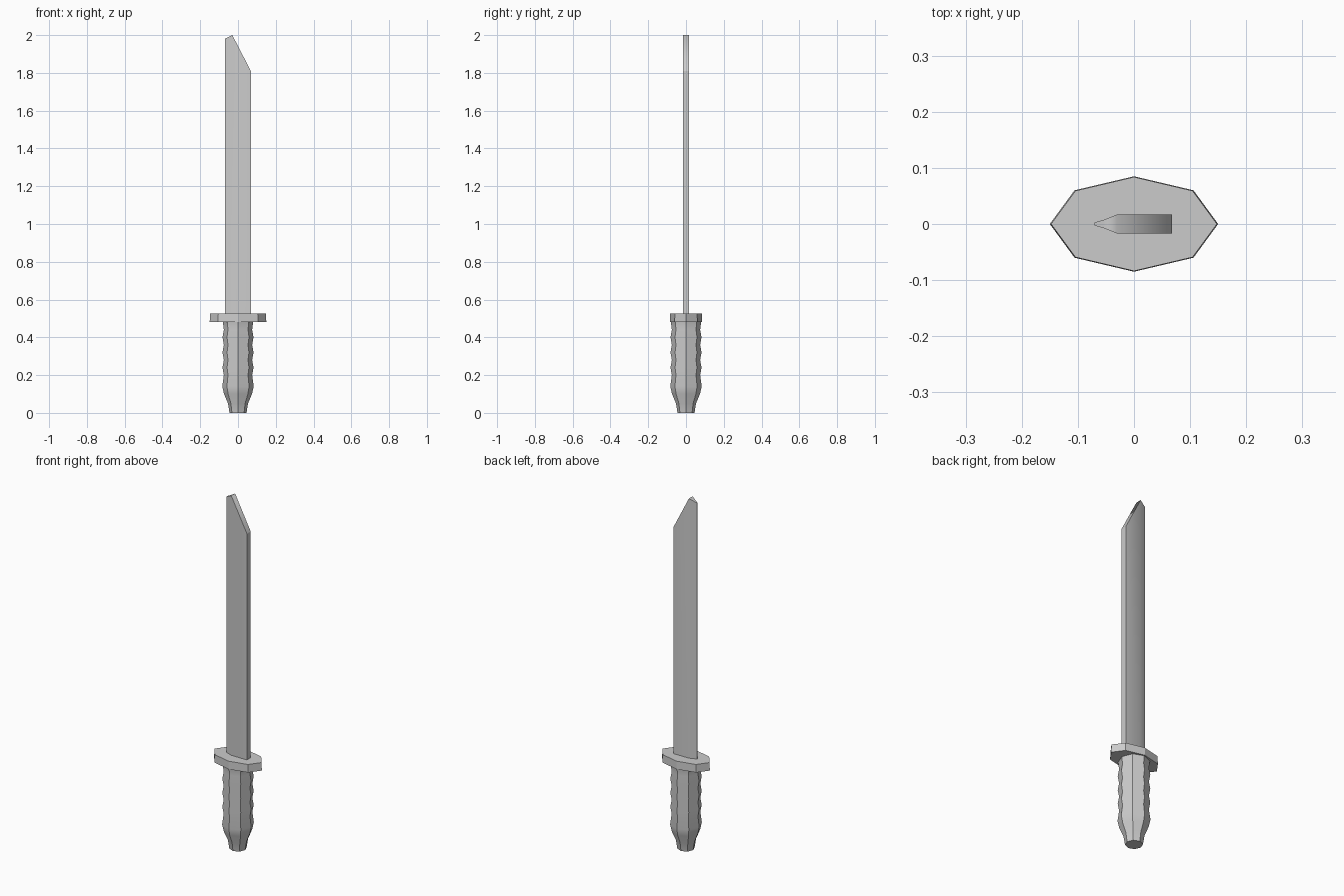
import bpy, bmesh, math

if "Cube" in bpy.data.objects:
    bpy.data.objects.remove(bpy.data.objects["Cube"])

steel = bpy.data.materials.new("plain grey")
steel.diffuse_color = (0.6, 0.6, 0.6, 1)
steel.use_nodes = True
steel.node_tree.nodes["Principled BSDF"].inputs["Base Color"].default_value = steel.diffuse_color


def loft(name, rings, angle=30):
    """Skin a stack of equally sized rings and cap both ends."""
    bm = bmesh.new()
    loops = [[bm.verts.new(p) for p in ring] for ring in rings]
    for low, high in zip(loops, loops[1:]):
        for i in range(len(low)):
            j = (i + 1) % len(low)
            bm.faces.new((low[i], low[j], high[j], high[i]))
    bm.faces.new(loops[0][::-1])
    bm.faces.new(loops[-1])
    bmesh.ops.recalc_face_normals(bm, faces=bm.faces)
    mesh = bpy.data.meshes.new(name)
    bm.to_mesh(mesh)
    bm.free()
    mesh.materials.append(steel)
    obj = bpy.data.objects.new(name, mesh)
    bpy.context.collection.objects.link(obj)
    bpy.ops.object.select_all(action='DESELECT')
    obj.select_set(True)
    bpy.context.view_layer.objects.active = obj
    bpy.ops.object.shade_smooth_by_angle(angle=math.radians(angle))
    return obj


# Grip: eight-sided, tapered pommel below a row of finger ridges
profile = [(0, 0.045), (0.05, 0.053), (0.10, 0.074), (0.14, 0.083)]
for k in range(4):
    z = 0.20 + 0.08 * k
    profile += [(z, 0.075), (z + 0.04, 0.082)]
profile[-1] = (0.48, 0.08)
loft("grip", [[(r * math.cos(i * math.pi / 4), r * math.sin(i * math.pi / 4), z)
               for i in range(8)] for z, r in profile])

# Guard: flat elongated octagon
half = [(0.15, 0), (0.106, 0.06), (0, 0.085), (-0.106, 0.06)]
outline = half + [(-x, -y) for x, y in half]
loft("guard", [[(x * s, y * s, z) for x, y in outline]
               for z, s in ((0.48, 1), (0.525, 0.985))], 10)

# Blade: thick spine on +x, ground edge on -x, slanted tip
section = [(-0.07, 0.003, 1.98), (-0.055, 0.007, 1.9875),
           (-0.03, 0.017, 2.0), (0.068, 0.017, 1.81)]
around = section + [(x, -y, z) for x, y, z in reversed(section)]
blade = loft("blade", [[(x, y, 0.50) for x, y, z in around], around])

# Split the tip cap along its ridge so each slope stays flat
bm = bmesh.new()
bm.from_mesh(blade.data)
tip = [v for v in bm.verts if v.co.z > 1.999]
bmesh.ops.connect_verts(bm, verts=tip)
bm.to_mesh(blade.data)
bm.free()
